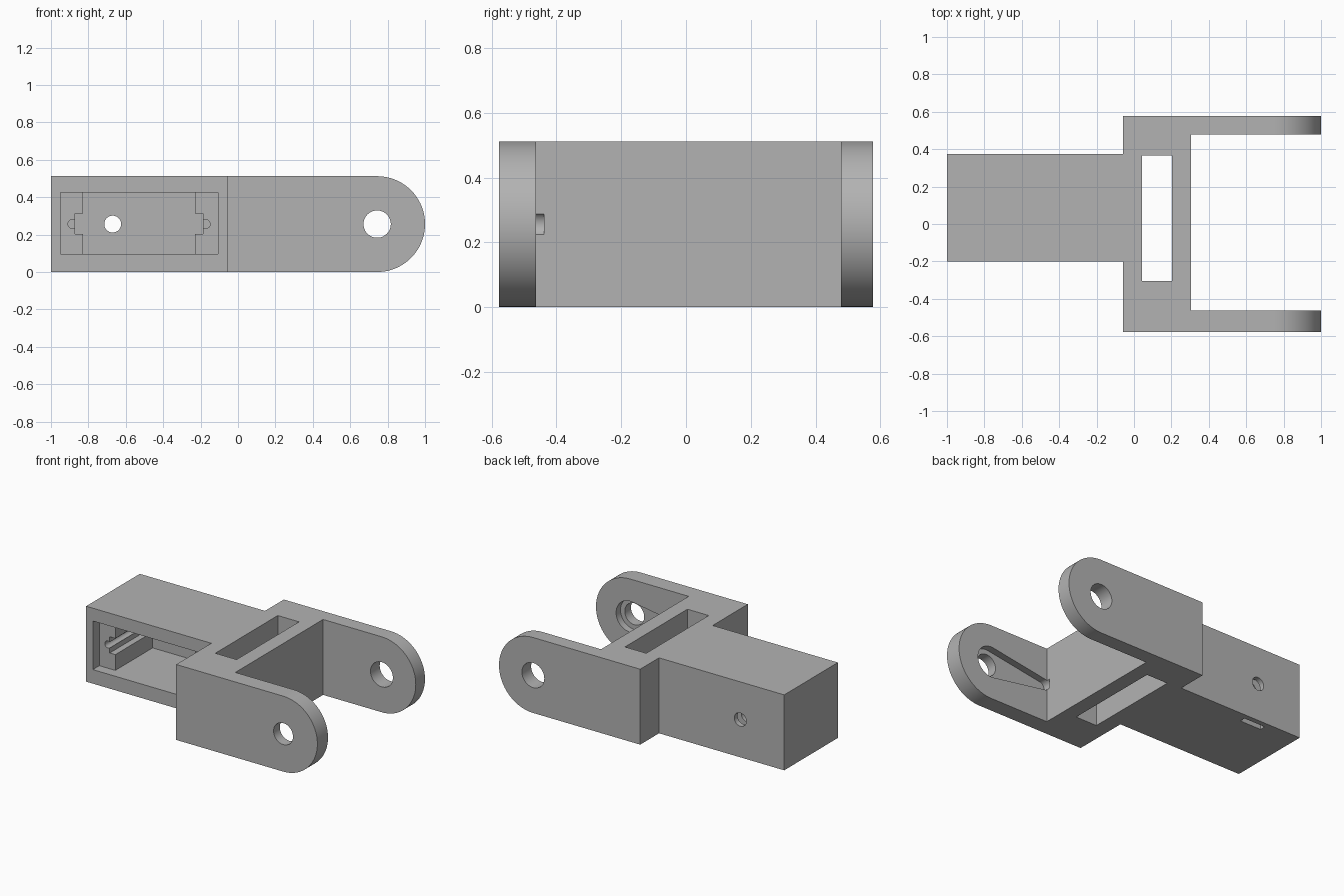
import bpy, bmesh, math

if "Cube" in bpy.data.objects:
    bpy.data.objects.remove(bpy.data.objects["Cube"])

HEIGHT = 0.512
MID = HEIGHT / 2          # height of every hole axis
PIVOT = 0.744             # x of the arm holes

grey = bpy.data.materials.new("plain grey")
grey.use_nodes = True
colour = (0.45, 0.45, 0.45, 1)
grey.diffuse_color = colour
grey.node_tree.nodes["Principled BSDF"].inputs["Base Color"].default_value = colour


def prism(name, outline, axis, lo, hi):
    """Extrude an (x, y) outline along z, or an (x, z) outline along y."""
    bm = bmesh.new()
    place = (lambda a, b, t: (a, b, t)) if axis == "z" else (lambda a, b, t: (a, t, b))
    rings = [[bm.verts.new(place(a, b, t)) for a, b in outline] for t in (lo, hi)]
    bm.faces.new(rings[0])
    bm.faces.new(rings[1])
    n = len(outline)
    for i in range(n):
        j = (i + 1) % n
        bm.faces.new((rings[0][i], rings[0][j], rings[1][j], rings[1][i]))
    bmesh.ops.recalc_face_normals(bm, faces=bm.faces)
    mesh = bpy.data.meshes.new(name)
    bm.to_mesh(mesh)
    bm.free()
    mesh.materials.append(grey)
    obj = bpy.data.objects.new(name, mesh)
    bpy.context.collection.objects.link(obj)
    return obj


def rect(a0, a1, b0, b1):
    return [(a0, b0), (a1, b0), (a1, b1), (a0, b1)]


def arc(x, z, r, start=0, end=360, steps=48):
    count = steps if end - start == 360 else steps + 1
    angles = [math.radians(start + (end - start) * i / steps) for i in range(count)]
    return [(x + r * math.cos(a), z + r * math.sin(a)) for a in angles]


def combine(target, tool, operation="DIFFERENCE"):
    mod = target.modifiers.new(tool.name, "BOOLEAN")
    mod.operation = operation
    mod.solver = "EXACT"
    mod.object = tool
    tool.hide_render = True
    bpy.context.view_layer.objects.active = target
    bpy.ops.object.modifier_apply(modifier=mod.name)
    bpy.data.objects.remove(tool)


# Forked bracket: plan outline limited by the round-ended side profile
back_half = [(1.1, 0.478), (1.1, 0.577), (-0.06, 0.577), (-0.06, 0.375), (-1, 0.375)]
front_half = [(-1, -0.2), (-0.06, -0.2), (-0.06, -0.577), (1.1, -0.577), (1.1, -0.463)]
plan = [(0.304, 0.478)] + back_half + front_half + [(0.304, -0.463)]
bracket = prism("forked_bracket", plan, "z", -0.1, 0.7)
side = [(-1.2, HEIGHT), (-1.2, 0)] + arc(1 - MID, MID, MID, -90, 90)
combine(bracket, prism("side_profile", side, "y", -1, 1), "INTERSECT")

# Slot through the crossbar
combine(bracket, prism("crossbar_slot", rect(0.043, 0.203, -0.305, 0.365), "z", -0.2, 0.8))

# Motor pocket: shallow flange recess, deep well, cable notches, screw holes
combine(bracket, prism("flange_recess", rect(-0.95, -0.108, 0.095, 0.425), "y", -0.4, -0.13))
combine(bracket, prism("motor_well", rect(-0.83, -0.23, 0.095, 0.425), "y", -0.3, 0.27))
combine(bracket, prism("notches", rect(-0.872, -0.187, 0.202, 0.312), "y", -0.25, 0.27))
for x in (-0.885, -0.173):
    combine(bracket, prism("screw_hole", arc(x, MID, 0.024, steps=24), "y", -0.27, 0.2))

# Shaft hole in the back wall, with a nut slot open to the underside
combine(bracket, prism("back_hole", arc(-0.67, MID, 0.045), "y", 0.2, 0.5))
combine(bracket, prism("nut_slot", rect(-0.752, -0.592, -0.1, 0.33), "y", 0.3, 0.34))

# Arm holes
combine(bracket, prism("front_arm_hole", arc(PIVOT, MID, 0.073), "y", -0.8, -0.3))
combine(bracket, prism("back_arm_hole", arc(PIVOT, MID, 0.084), "y", 0.4, 0.8))

# Tapered lever recess on the inner face of the front arm
lever = arc(PIVOT, MID, 0.105, -100, 100) + arc(0.325, MID, 0.038, 100, 260)
combine(bracket, prism("lever_recess", lever, "y", -0.51, -0.438))

# Smooth round parts, crisp edges
bpy.ops.object.select_all(action="DESELECT")
bracket.select_set(True)
bpy.context.view_layer.objects.active = bracket
bpy.ops.object.shade_smooth_by_angle(angle=math.radians(30))
